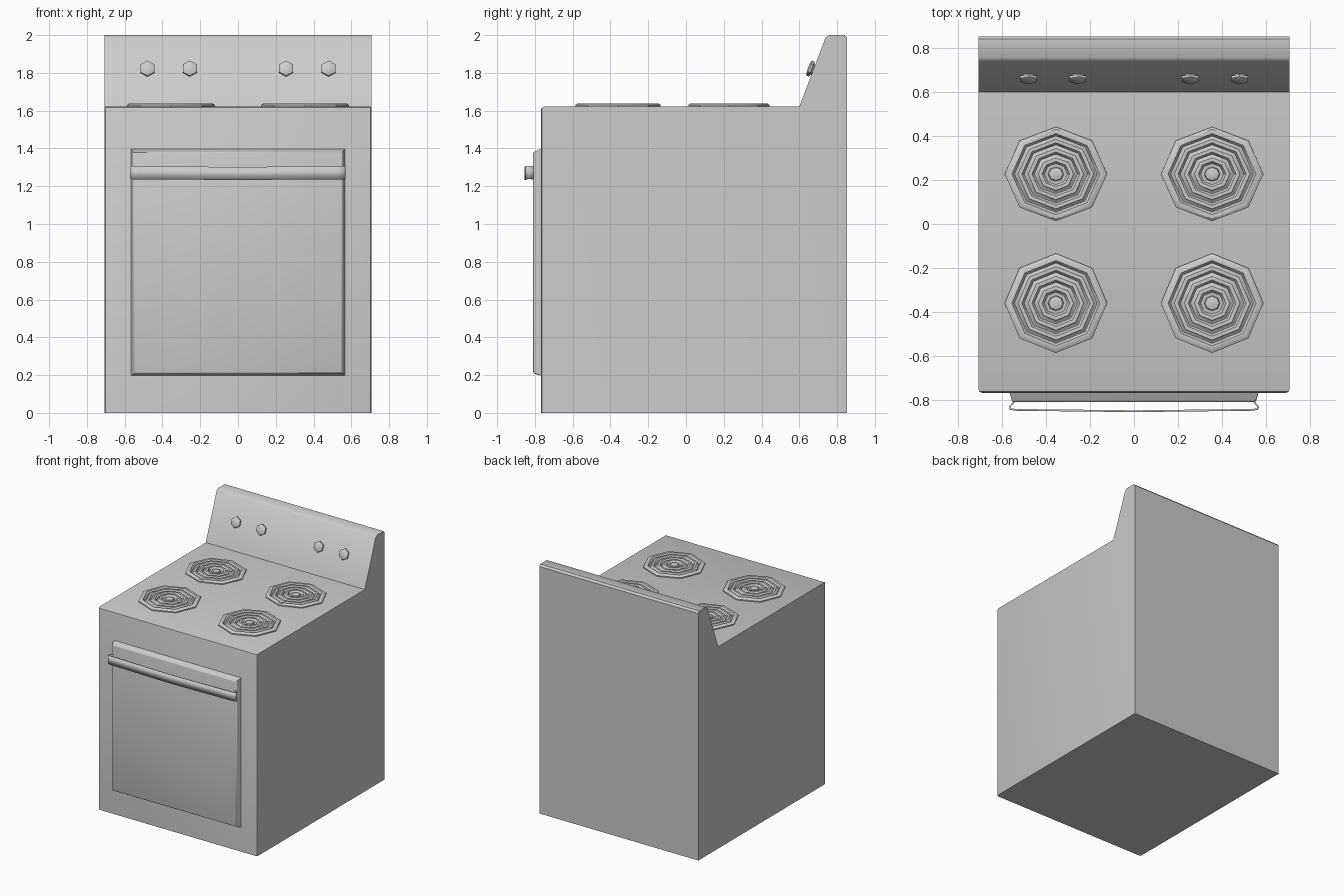
import bpy, bmesh, math
from mathutils import Matrix, Vector

if "Cube" in bpy.data.objects:
    bpy.data.objects.remove(bpy.data.objects["Cube"])


def finish(name, bm, angle=40):
    bmesh.ops.recalc_face_normals(bm, faces=bm.faces[:])
    me = bpy.data.meshes.new(name)
    bm.to_mesh(me)
    bm.free()
    me.shade_smooth()
    me.set_sharp_from_angle(angle=math.radians(angle))
    ob = bpy.data.objects.new(name, me)
    bpy.context.collection.objects.link(ob)
    return ob


def lathe(name, profile, sides, matrix, turn=0.0):
    """Revolve (radius, height) points, capped at both ends."""
    bm = bmesh.new()
    rings = []
    for r, h in profile:
        rings.append([bm.verts.new((r * math.cos(turn + math.tau * i / sides),
                                    r * math.sin(turn + math.tau * i / sides), h))
                      for i in range(sides)])
    for a, b in zip(rings, rings[1:]):
        for i in range(sides):
            j = (i + 1) % sides
            bm.faces.new((a[i], a[j], b[j], b[i]))
    bm.faces.new(rings[0][::-1])
    bm.faces.new(rings[-1])
    bm.transform(matrix)
    return finish(name, bm)


# Body with sloped control panel: side profile (y, z) extruded across x
W = 0.707
side = [(-0.767, 0), (-0.767, 1.622), (0.6, 1.622), (0.738, 1.985),
        (0.758, 2.0), (0.84, 2.0), (0.853, 1.985), (0.853, 0)]
bm = bmesh.new()
face = bm.faces.new([bm.verts.new((-W, y, z)) for y, z in side])
ext = bmesh.ops.extrude_face_region(bm, geom=[face])
bmesh.ops.translate(bm, vec=(2 * W, 0, 0),
                    verts=[g for g in ext["geom"] if isinstance(g, bmesh.types.BMVert)])
front = [e for e in bm.edges
         if all(v.co.y < -0.7 for v in e.verts) and max(v.co.z for v in e.verts) > 1]
bmesh.ops.bevel(bm, geom=front, offset=0.016, segments=2, profile=0.5, affect='EDGES')
finish("stove_body", bm)

# Oven door: shallow tapered panel
bm = bmesh.new()
bmesh.ops.create_cube(bm, size=1)
for v in bm.verts:
    outer = v.co.y < 0
    x = 0.553 if outer else 0.568
    z = (0.21, 1.38) if outer else (0.195, 1.4)
    v.co = (math.copysign(x, v.co.x), -0.81 if outer else -0.76, z[v.co.z > 0])
edges = [e for e in bm.edges if all(v.co.y < -0.8 for v in e.verts)]
bmesh.ops.bevel(bm, geom=edges, offset=0.008, segments=2, profile=0.5, affect='EDGES')
finish("oven_door", bm)

# Door handle: thin bowed strap that hooks back to the door at both ends
half = [(-0.548, -0.80), (-0.553, -0.812), (-0.569, -0.83), (-0.563, -0.845),
        (-0.53, -0.849), (-0.25, -0.852)]
path = half + [(0, -0.855)] + [(-x, y) for x, y in reversed(half)]
bm = bmesh.new()
cols = []
for x, y in path:
    sag = -0.004 * (1 - abs(x) / 0.57)
    cols.append([bm.verts.new((x, y, z + sag)) for z in (1.237, 1.306)])
for a, b in zip(cols, cols[1:]):
    bm.faces.new((a[0], b[0], b[1], a[1]))
handle = finish("door_handle", bm)
strap = handle.modifiers.new("thickness", 'SOLIDIFY')
strap.thickness = 0.008
strap.offset = -1

# Burners: eight-sided concentric ridges around a centre button
TOP, LOW, HIGH = 1.622, -0.002, 0.014
coil = [(0.233, -0.01), (0.233, 0.006), (0.222, HIGH), (0.2, HIGH), (0.188, LOW)]
for r in (0.182, 0.136, 0.09):
    coil += [(r, LOW + 0.004), (r - 0.01, HIGH), (r - 0.027, HIGH), (r - 0.038, LOW)]
coil += [(0.036, LOW), (0.032, 0.01), (0.018, HIGH)]
for sx, label in ((-1, "left"), (1, "right")):
    for y, row, sy in ((0.227, "back", 0.92), (-0.36, "front", 0.97)):
        m = (Matrix.Translation((sx * 0.355, y, TOP + 0.002))
             @ Matrix.Diagonal((1.0, sy, 1.0, 1.0)))
        lathe(f"burner_{row}_{label}", coil, 8, m)

# Control knobs: hexagonal, square to the sloped panel
normal = Vector((0, -0.363, 0.138)).normalized()
rot = normal.to_track_quat('Z', 'Y').to_matrix().to_4x4()
knob = [(0.03, -0.01), (0.03, 0.006), (0.043, 0.01), (0.043, 0.022), (0.03, 0.03)]
for i, x in enumerate((-0.48, -0.255, 0.255, 0.48)):
    pos = Matrix.Translation((x, 0.675, 1.817))
    lathe(f"control_knob_{i + 1}", knob, 6, pos @ rot, math.pi / 2)
